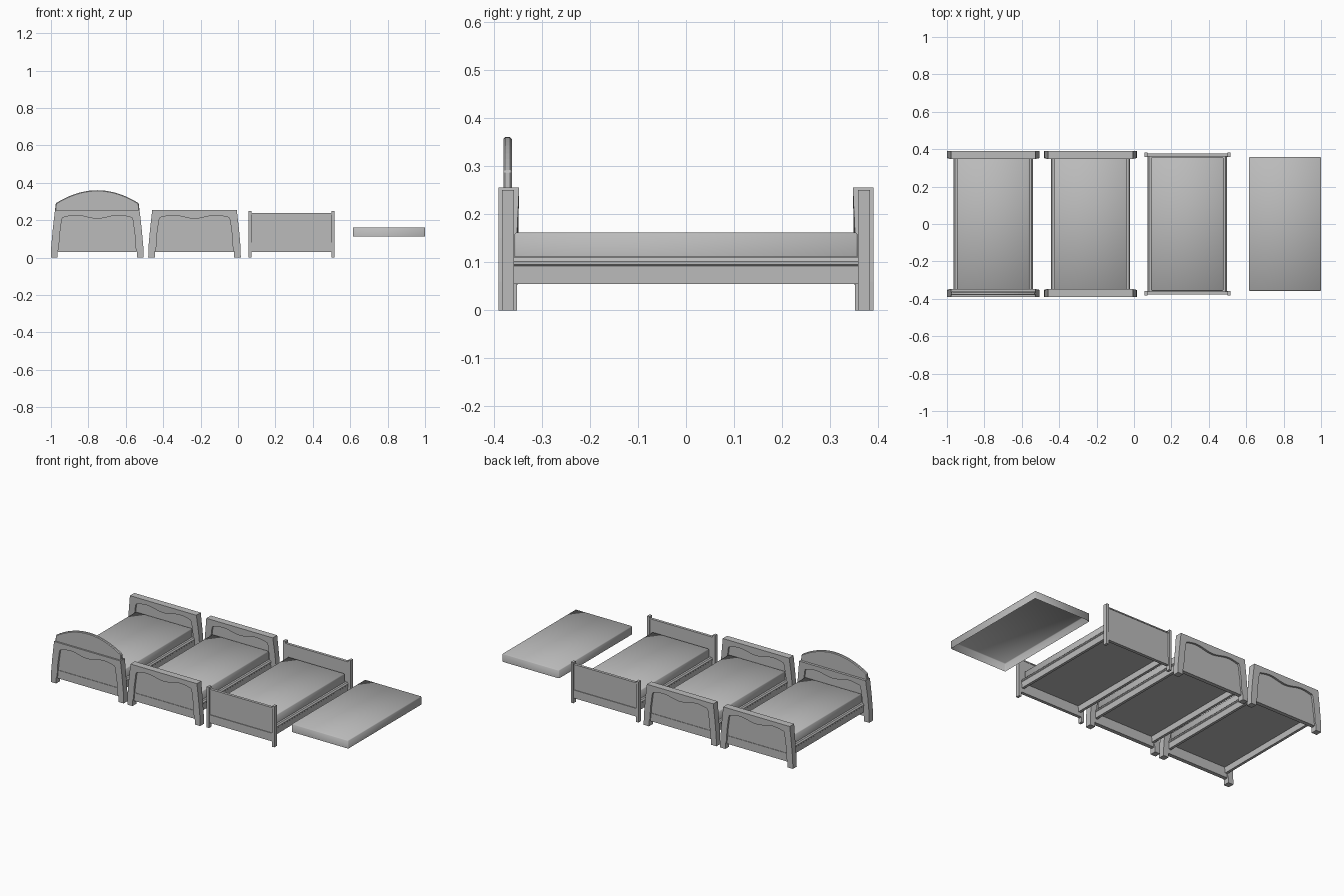
import bpy, bmesh, math
from mathutils import Vector

if "Cube" in bpy.data.objects:
    bpy.data.objects.remove(bpy.data.objects["Cube"])

grey = bpy.data.materials.new("plain_grey")
grey.use_nodes = True
GREY = (0.5, 0.5, 0.5, 1)
grey.diffuse_color = GREY
grey.node_tree.nodes["Principled BSDF"].inputs["Base Color"].default_value = GREY


def finish(bm, name):
    bmesh.ops.recalc_face_normals(bm, faces=bm.faces)
    mesh = bpy.data.meshes.new(name)
    bm.to_mesh(mesh)
    bm.free()
    mesh.materials.append(grey)
    obj = bpy.data.objects.new(name, mesh)
    bpy.context.collection.objects.link(obj)
    return obj


def box(name, x, y, z):
    """Box from (min, max) ranges."""
    bm = bmesh.new()
    bmesh.ops.create_cube(bm, size=1)
    for v in bm.verts:
        v.co = [sum(r) / 2 + c * (r[1] - r[0]) for r, c in zip((x, y, z), v.co)]
    return finish(bm, name)


def prism(name, points, start, step):
    """Extrude a closed outline of 3D points by step."""
    bm = bmesh.new()
    face = bm.faces.new([bm.verts.new(Vector(p) + Vector(start)) for p in points])
    moved = bmesh.ops.extrude_face_region(bm, geom=[face])["geom"]
    bmesh.ops.translate(bm, vec=step, verts=[g for g in moved if isinstance(g, bmesh.types.BMVert)])
    return finish(bm, name)


def mattress(name, cx, half_x=0.193, half_y=0.357, low=0.112, top=0.162):
    """Soft-shaded block, open underneath, with a narrow rounded top edge."""
    bm = bmesh.new()
    bmesh.ops.create_cube(bm, size=2)
    for v in bm.verts:
        v.co = (cx + v.co.x * half_x, v.co.y * half_y, top if v.co.z > 0 else low)
    bottom = [f for f in bm.faces if f.normal.z < -0.5]
    rim = [e for e in bm.edges if any(v.co.z > low + 0.01 for v in e.verts)]
    bmesh.ops.delete(bm, geom=bottom, context="FACES_ONLY")
    bmesh.ops.bevel(bm, geom=rim, offset=0.004, segments=1, affect="EDGES")
    for f in bm.faces:
        f.smooth = True
    return finish(bm, name)


def rails(prefix, cx, inner, outer, reach):
    """Stepped side rails and the base board that carries the mattress."""
    for side, s in (("left", 1), ("right", -1)):
        outline = [(inner, 0.055), (outer - 0.003, 0.055), (outer - 0.003, 0.092),
                   (outer, 0.095), (outer, 0.102), (outer - 0.007, 0.11), (inner, 0.11)]
        prism(f"{prefix}_{side}_rail", [(s * x, 0, z) for x, z in outline],
              (cx, -reach, 0), (0, 2 * reach, 0))
    box(prefix + "_base", (cx - inner, cx + inner), (-reach, reach), (0.092, 0.112))


def mirrored(half):
    """Complete a half outline across x = 0."""
    return half + [(-x, z) for x, z in reversed(half) if x > 0]


# Curved end frame: outer edge, foot, inner edge, then the wavy top opening
outer_edge = [(0.226, 0.255), (0.23, 0.22), (0.238, 0.15), (0.246, 0.06), (0.2475, 0)]
inner_edge = [(0.212, 0), (0.212, 0.03), (0.205, 0.05), (0.201, 0.12), (0.19, 0.2)]
wave = [(x, 0.217 - 0.009 * math.cos(math.pi * x / 0.115))
        for x in (0.185 - 0.185 * i / 12 for i in range(13))]
frame_outline = mirrored(outer_edge + inner_edge + wave)


def framed_end(prefix, cx, s):
    frame = prism(prefix + "_frame", [(x, 0, z) for x, z in frame_outline],
                  (cx, s * 0.352, 0), (0, s * 0.038, 0))
    # Top of the frame swells slightly towards the mattress
    for v in frame.data.vertices:
        if abs(v.co.y) < 0.36:
            v.co.y -= s * 0.005 * max(0, (v.co.z - 0.15) / 0.105)
    panel = mirrored([(0.203, 0.21), (0.222, 0.03)])
    prism(prefix + "_panel", [(x, 0, z) for x, z in
          [(0.21, 0.03), (0.2, 0.23), (-0.2, 0.23), (-0.21, 0.03)]],
          (cx, s * 0.36, 0), (0, s * 0.018, 0))
    box(prefix + "_lower_board", (cx - 0.207, cx + 0.207),
        sorted((s * 0.357, s * 0.381)), (0.03, 0.08))


def framed_bed(prefix, cx):
    for end, s in (("front", -1), ("back", 1)):
        framed_end(f"{prefix}_{end}", cx, s)
    rails(prefix, cx, 0.193, 0.212, 0.362)
    mattress(prefix + "_mattress", cx)


framed_bed("arched_bed", -0.7525)
framed_bed("curved_bed", -0.2325)

# Arched crest with bevelled edge on the first bed
arc = [(x, 0.36 - 0.07 * (x / 0.222) ** 2) for x in (0.222 - 0.0222 * i for i in range(21))]
crest = prism("arched_crest", [(x, 0, z) for x, z in [(-0.226, 0.25), (0.226, 0.25)] + arc],
              (-0.7525, -0.38, 0), (0, 0.018, 0))
bevel = crest.modifiers.new("edge", "BEVEL")
bevel.width = 0.004
bevel.segments = 1
bevel.limit_method = "ANGLE"

# Plain bed with square posts
PX = 0.285
for end, s in (("front", -1), ("back", 1)):
    for side, t in (("left", 1), ("right", -1)):
        box(f"plain_{end}_{side}_post", sorted((PX + t * 0.214, PX + t * 0.23)),
            sorted((s * 0.358, s * 0.383)), (0, 0.25))
    for part, y, z in (("panel", (0.362, 0.374), (0.03, 0.23)),
                       ("lower_board", (0.359, 0.378), (0.03, 0.08)),
                       ("cap", (0.36, 0.377), (0.23, 0.237))):
        box(f"plain_{end}_{part}", (PX - 0.216, PX + 0.216), sorted((s * y[0], s * y[1])), z)
rails("plain_bed", PX, 0.193, 0.212, 0.364)
mattress("plain_bed_mattress", PX)

# Loose mattress
mattress("loose_mattress", 0.807)
